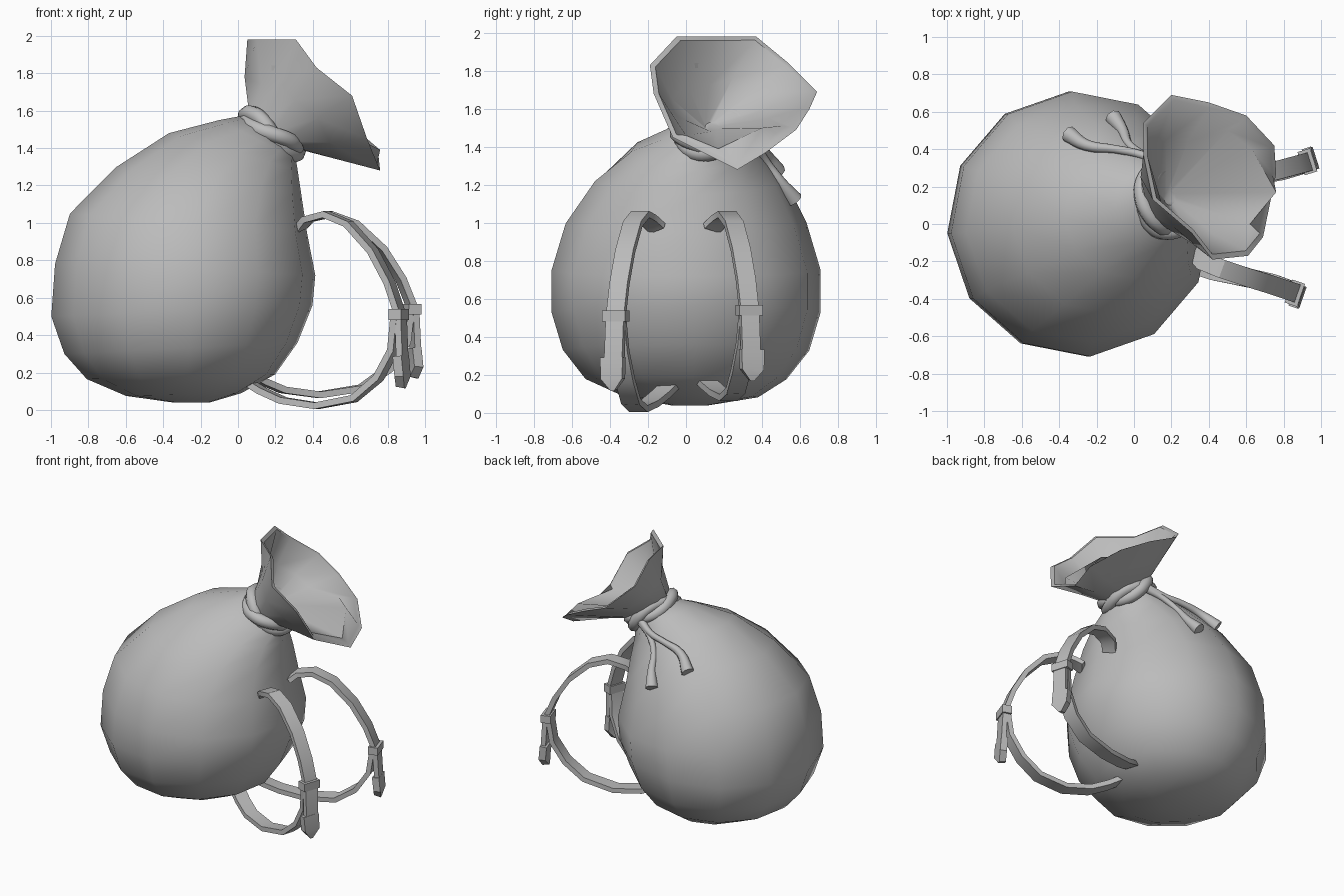
import bpy, bmesh
from math import sin, cos, pi
from mathutils import Vector

if "Cube" in bpy.data.objects:
    bpy.data.objects.remove(bpy.data.objects["Cube"])

cloth = bpy.data.materials.new("grey_cloth")
cloth.use_nodes = True
GREY = (0.5, 0.5, 0.5, 1)
cloth.diffuse_color = GREY
cloth.node_tree.nodes["Principled BSDF"].inputs["Base Color"].default_value = GREY
SIDES = 12


def loft(name, rings, angle=0.8):
    """Skin a list of equal point rings and cap both ends."""
    bm = bmesh.new()
    rows = [[bm.verts.new(p) for p in ring] for ring in rings]
    n = len(rows[0])
    for a, b in zip(rows, rows[1:]):
        for i in range(n):
            j = (i + 1) % n
            bm.faces.new((a[i], a[j], b[j], b[i]))
    bm.faces.new(rows[0][::-1])
    bm.faces.new(rows[-1])
    bmesh.ops.recalc_face_normals(bm, faces=bm.faces)
    mesh = bpy.data.meshes.new(name)
    bm.to_mesh(mesh)
    bm.free()
    mesh.materials.append(cloth)
    obj = bpy.data.objects.new(name, mesh)
    bpy.context.collection.objects.link(obj)
    bpy.ops.object.select_all(action='DESELECT')
    obj.select_set(True)
    bpy.context.view_layer.objects.active = obj
    bpy.ops.object.shade_smooth_by_angle(angle=angle)


def tilted_ring(xl, zl, xr, zr, yc, ry):
    """Ellipse between a left and a right point, ry wide in y."""
    mid = Vector(((xl + xr) / 2, yc, (zl + zr) / 2))
    u = Vector(((xr - xl) / 2, 0, (zr - zl) / 2))
    v = Vector((0, ry, 0))
    angles = [2 * pi * i / SIDES + 0.07 for i in range(SIDES)]
    return [mid + u * cos(a) + v * sin(a) for a in angles]


def shrink(ring, amount):
    """Move every point towards the middle of its ring."""
    c = sum(ring, Vector()) / len(ring)
    return [p + (c - p).normalized() * amount for p in ring]


# Sack body
profile = [
    (-0.35, 0.04, -0.15, 0.04, 0.02, 0.1),
    (-0.6, 0.075, 0.02, 0.09, 0.03, 0.35),
    (-0.81, 0.165, 0.2, 0.19, 0, 0.53),
    (-0.93, 0.3, 0.32, 0.36, 0, 0.65),
    (-1.0, 0.5, 0.4, 0.56, 0, 0.71),
    (-0.98, 0.78, 0.415, 0.72, 0, 0.71),
    (-0.9, 1.05, 0.37, 0.95, 0, 0.635),
    (-0.65, 1.3, 0.34, 1.15, 0.02, 0.5),
    (-0.37, 1.48, 0.32, 1.28, 0.05, 0.34),
    (-0.1, 1.55, 0.31, 1.34, 0.1, 0.23),
    (0.06, 1.58, 0.3, 1.4, 0.14, 0.15),
]
body_rings = [tilted_ring(*row) for row in profile]
loft("sack_body", body_rings, 0.9)

# Flared mouth; the inner wall rises to a crest behind the drooping lip
axis = Vector((0.6, 0, 0.8))
neck = body_rings[-1]
rim = [Vector(p) for p in (
    (0.76, 0.27, 1.28), (0.75, 0.42, 1.37), (0.6, 0.58, 1.49), (0.4, 0.65, 1.6),
    (0.2, 0.69, 1.69), (0.05, 0.54, 1.84), (0.05, 0.37, 1.98), (0.1, 0.13, 1.98),
    (0.31, -0.05, 1.98), (0.42, -0.19, 1.83), (0.61, -0.17, 1.68), (0.69, -0.07, 1.45))]
outer = [a.lerp(b, 0.5) for a, b in zip(neck, rim)]
outer[6].x -= 0.02
outer[7] = outer[7].lerp(outer[1], 0.08)
inner = shrink(outer, 0.03)
crest = {0: (0.76, 0.17, 1.39), 1: (0.63, 0.4, 1.5), 2: (0.5, 0.5, 1.51),
         11: (0.62, 0, 1.46)}
for i, p in crest.items():
    inner[i] = Vector(p)
throat = [p + axis * 0.02 for p in shrink(neck, 0.11)]
loft("sack_mouth", [neck, outer, rim, shrink(rim, 0.03), inner, throat], 0.75)


def cord(name, points, radii, closed=False):
    """Round cord along a smooth path."""
    curve = bpy.data.curves.new(name, 'CURVE')
    curve.dimensions = '3D'
    curve.bevel_depth = 1
    curve.bevel_resolution = 2
    curve.resolution_u = 4
    curve.use_fill_caps = True
    spline = curve.splines.new('BEZIER')
    spline.bezier_points.add(len(points) - 1)
    for bp, p, r in zip(spline.bezier_points, points, radii):
        bp.co = p
        bp.radius = r
        bp.handle_left_type = bp.handle_right_type = 'AUTO'
    spline.use_cyclic_u = closed
    curve.materials.append(cloth)
    obj = bpy.data.objects.new(name, curve)
    bpy.context.collection.objects.link(obj)


# Two twisted cords around the neck
centre = Vector((0.18, 0.14, 1.475))
across = Vector((0.8, 0, -0.6))
for k, name in enumerate(("neck_cord_lower", "neck_cord_upper")):
    loop = []
    for i in range(SIDES):
        t = 2 * pi * i / SIDES
        twist = 2 * t + pi * k
        r = 0.16 + 0.01 * cos(twist)
        loop.append(centre + across * r * cos(t) + Vector((0, r * 1.08, 0)) * sin(t)
                    + axis * 0.03 * sin(twist))
    cord(name, loop, [0.044] * SIDES, True)

# Loose cord ends
tail_radii = (0.03, 0.022, 0.022, 0.03, 0.046)
cord("cord_end_long", [(0.16, 0.32, 1.47), (0.04, 0.37, 1.42), (-0.1, 0.4, 1.4),
                       (-0.25, 0.42, 1.36), (-0.35, 0.48, 1.27)], tail_radii)
cord("cord_end_short", [(0.16, 0.32, 1.46), (0.05, 0.37, 1.4), (-0.03, 0.43, 1.31),
                        (-0.06, 0.5, 1.21), (-0.11, 0.57, 1.12)], tail_radii)


def band(name, path, side, widths, thick):
    """Flat band swept along a path; side is its width direction."""
    rings = []
    for i, p in enumerate(path):
        t = (path[min(i + 1, len(path) - 1)] - path[max(i - 1, 0)]).normalized()
        w = (side - t * side.dot(t)).normalized() * widths[i] / 2
        n = t.cross(w).normalized() * thick / 2
        rings.append([p + w + n, p - w + n, p - w - n, p + w - n])
    loft(name, rings, 0.6)


upper = [(0.33, -0.15, 0.97), (0.37, -0.2, 1.02), (0.47, -0.24, 1.045), (0.59, -0.28, 0.995),
         (0.72, -0.32, 0.85), (0.81, -0.35, 0.68), (0.87, -0.37, 0.5), (0.88, -0.38, 0.24)]
lower = [(0.85, -0.37, 0.53), (0.83, -0.35, 0.32), (0.75, -0.32, 0.17), (0.62, -0.29, 0.06),
         (0.42, -0.25, 0.022), (0.24, -0.19, 0.05), (0.13, -0.13, 0.1), (0.05, -0.08, 0.15)]
buckle = [(0.86, -0.37, 0.54), (0.86, -0.37, 0.48)]
tab = [(0.87, -0.385, 0.29), (0.88, -0.385, 0.18), (0.87, -0.38, 0.12)]


def to_back(p):
    """The back strap hangs a little wider and higher."""
    x, y, z = p
    return Vector((x + 0.12 * max(0, x - 0.3), -0.9 * y, z + 0.06 * max(0, 1 - z)))


# Shoulder straps with buckles and pointed end tabs
for label, place, side in (("front", Vector, Vector((0.33, 0.94, 0))),
                           ("back", to_back, Vector((-0.3, 0.95, 0)))):
    for part, path, widths, thick in (
            ("upper_strap", upper, [0.1] * 8, 0.035),
            ("lower_strap", lower, [0.1] * 8, 0.035),
            ("buckle", buckle, [0.13] * 2, 0.07),
            ("end_tab", tab, [0.125, 0.12, 0.02], 0.05)):
        band(label + "_" + part, [place(p) for p in path], side, widths, thick)
